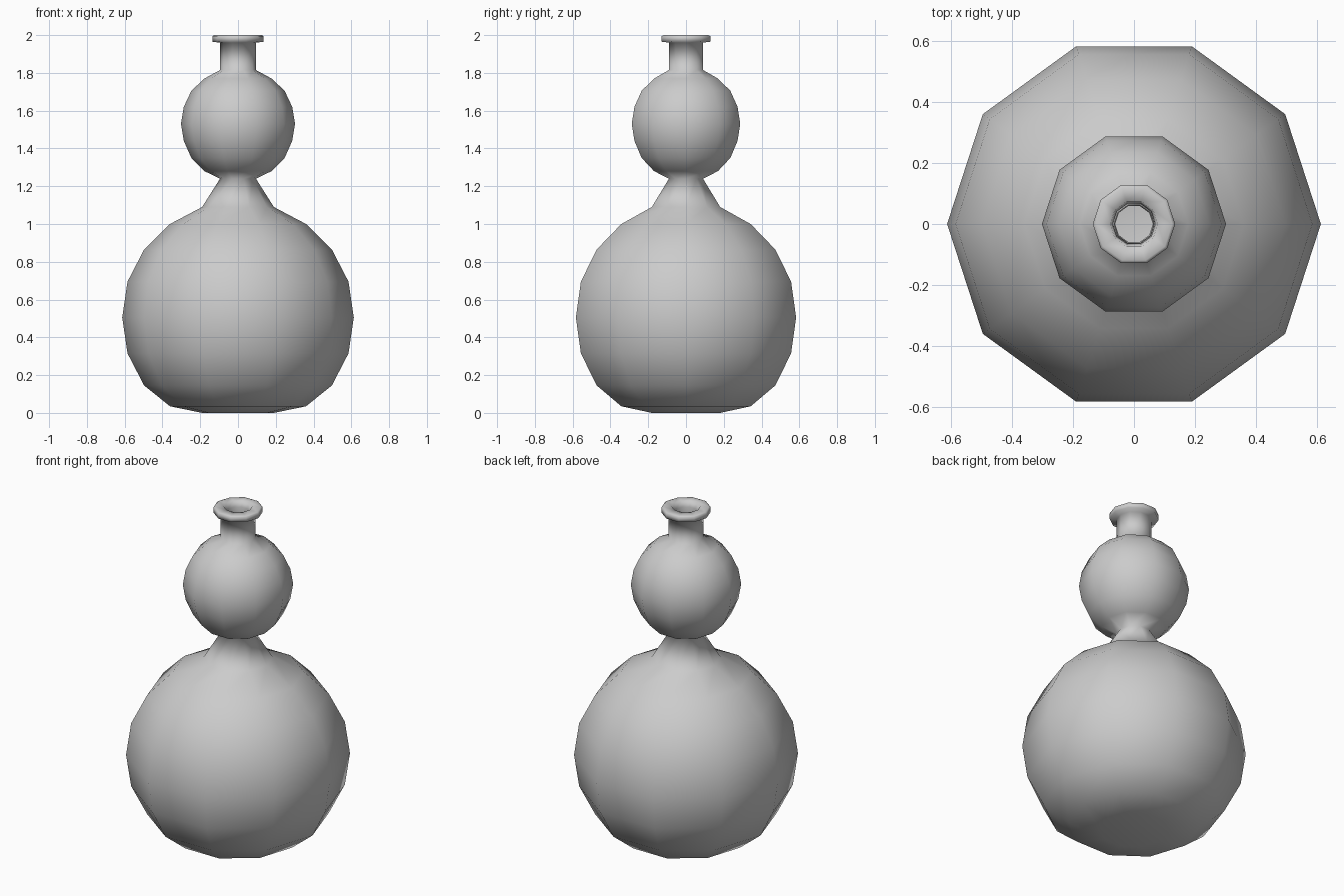
import bpy, bmesh, math

SIDES = 10

# outer wall (radius, height), base to lip
outer = [(0.19, 0.0), (0.36, 0.035), (0.497, 0.145), (0.585, 0.315), (0.613, 0.505),
         (0.585, 0.695), (0.497, 0.865), (0.36, 1.0), (0.19, 1.09),
         (0.095, 1.24), (0.178, 1.28), (0.247, 1.35), (0.287, 1.44), (0.302, 1.53),
         (0.287, 1.62), (0.247, 1.705), (0.178, 1.77), (0.095, 1.815),
         (0.095, 1.96), (0.135, 1.965), (0.135, 1.995), (0.125, 2.0)]

# inner wall, lip back down to the inside floor
inner = [(0.078, 2.0), (0.07, 1.965), (0.065, 1.80), (0.16, 1.75), (0.27, 1.53),
         (0.16, 1.31), (0.062, 1.24), (0.16, 1.065), (0.47, 0.85), (0.58, 0.505),
         (0.47, 0.16), (0.18, 0.035)]


def ring(bm, r, z):
    step = 2 * math.pi / SIDES
    return [bm.verts.new((r * math.cos(i * step), r * math.sin(i * step), z))
            for i in range(SIDES)]


# gourd bottle: one continuous turned wall, closed at base and inside floor
bm = bmesh.new()
rings = [ring(bm, r, z) for r, z in outer + inner]
for a, b in zip(rings, rings[1:]):
    for i in range(SIDES):
        j = (i + 1) % SIDES
        bm.faces.new((a[i], a[j], b[j], b[i]))
bm.faces.new(rings[0][::-1])
bm.faces.new(rings[-1])
for f in bm.faces:
    f.smooth = True

mesh = bpy.data.meshes.new("gourd_bottle")
bm.to_mesh(mesh)
bm.free()
bottle = bpy.data.objects.new("gourd_bottle", mesh)
bpy.context.collection.objects.link(bottle)
